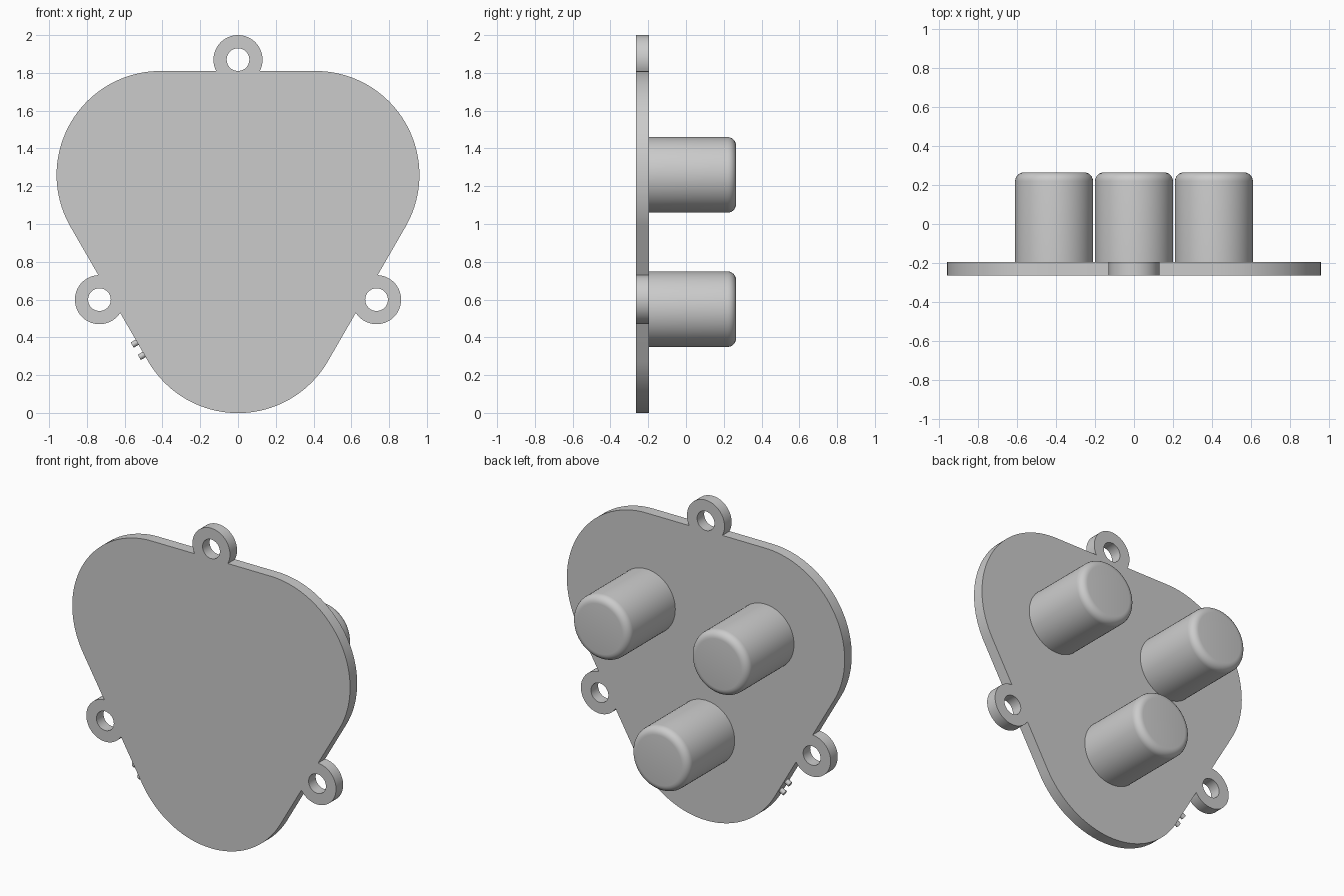
import bpy, bmesh
from math import pi, sin, cos, acos, asin, radians, sqrt
from mathutils import Vector, Matrix

cube = bpy.data.objects.get("Cube")
if cube:
    bpy.data.objects.remove(cube, do_unlink=True)

# Main dimensions
CENTRE_Z = 1.023
FRONT, PLATE_BACK, PEG_BACK = -0.265, -0.195, 0.265
CORNER_R, CORNER_DIST = 0.55, 0.474
LUG_R, HOLE_R, LUG_DIST = 0.13, 0.06, 0.847
PEG_R = 0.2

grey = bpy.data.materials.new("plain_grey")
grey.use_nodes = True
grey.diffuse_color = (0.6, 0.6, 0.6, 1)
grey.node_tree.nodes["Principled BSDF"].inputs["Base Color"].default_value = (0.6, 0.6, 0.6, 1)


def polar(dist, angle):
    return Vector((dist * cos(angle), dist * sin(angle)))


def arc(centre, radius, start, end, steps):
    return [centre + polar(radius, start + (end - start) * i / steps) for i in range(steps + 1)]


def finish(obj):
    obj.data.materials.clear()
    obj.data.materials.append(grey)
    bpy.ops.object.select_all(action='DESELECT')
    obj.select_set(True)
    bpy.context.view_layer.objects.active = obj
    bpy.ops.object.shade_smooth_by_angle(angle=radians(35))


def cylinder(name, radius, depth, segments, matrix, bevel=0):
    bm = bmesh.new()
    bmesh.ops.create_cone(bm, cap_ends=True, segments=segments,
                          radius1=radius, radius2=radius, depth=depth)
    bmesh.ops.translate(bm, vec=(0, 0, depth / 2), verts=bm.verts)
    if bevel:
        rim = [e for e in bm.edges if all(v.co.z > depth * 0.9 for v in e.verts)]
        bmesh.ops.bevel(bm, geom=rim, offset=bevel, segments=6, profile=0.5, affect='EDGES')
    bm.transform(matrix)
    mesh = bpy.data.meshes.new(name)
    bm.to_mesh(mesh)
    bm.free()
    obj = bpy.data.objects.new(name, mesh)
    bpy.context.collection.objects.link(obj)
    finish(obj)
    return obj


# Plate outline: three rounded corners with a lug on each side between them
edge_dist = CORNER_R + CORNER_DIST / 2
dip = asin((LUG_DIST - edge_dist) / LUG_R)
outline, holes = [], []
for k in range(3):
    side = pi / 2 + k * 2 * pi / 3
    corner = side + pi / 3
    lug = polar(LUG_DIST, side)
    outline += arc(lug, LUG_R, side - pi / 2 - dip, side + pi / 2 + dip, 40)
    outline += arc(polar(CORNER_DIST, corner), CORNER_R, corner - pi / 3, corner + pi / 3, 40)
    holes.append(arc(lug, HOLE_R, 0, 2 * pi, 40)[:-1])

curve = bpy.data.curves.new("back_plate", 'CURVE')
curve.dimensions = '2D'
curve.fill_mode = 'BOTH'
curve.extrude = (PLATE_BACK - FRONT) / 2
for loop in [outline] + holes:
    spline = curve.splines.new('POLY')
    spline.points.add(len(loop) - 1)
    for point, co in zip(spline.points, loop):
        point.co = (co.x, co.y, 0, 1)
    spline.use_cyclic_u = True
plate = bpy.data.objects.new("back_plate", curve)
bpy.context.collection.objects.link(plate)
bpy.ops.object.select_all(action='DESELECT')
plate.select_set(True)
bpy.context.view_layer.objects.active = plate
bpy.ops.object.convert(target='MESH')
plate = bpy.context.view_layer.objects.active
plate.data.transform(Matrix.Translation((0, (FRONT + PLATE_BACK) / 2, CENTRE_Z))
                     @ Matrix.Rotation(pi / 2, 4, 'X'))
bm = bmesh.new()
bm.from_mesh(plate.data)
bmesh.ops.remove_doubles(bm, verts=bm.verts, dist=0.0001)
bmesh.ops.recalc_face_normals(bm, faces=bm.faces)
bm.to_mesh(plate.data)
bm.free()
finish(plate)

# Three round pegs with softened ends
for name, angle in (("upper_left_peg", pi / 6), ("upper_right_peg", 5 * pi / 6),
                    ("lower_peg", -pi / 2)):
    p = polar(CORNER_DIST, angle)
    place = Matrix.Translation((p.x, PLATE_BACK - 0.01, CENTRE_Z + p.y))
    cylinder(name, PEG_R, PEG_BACK - PLATE_BACK + 0.01, 64,
             place @ Matrix.Rotation(-pi / 2, 4, 'X'), bevel=0.045)

# Two tiny pins on the lower right edge
out = Vector((-cos(pi / 6), 0, -sin(pi / 6)))
along = Vector((sin(pi / 6), 0, -cos(pi / 6)))
for name, offset in (("upper_pin", 0.295), ("lower_pin", 0.37)):
    base = out * (edge_dist - 0.02) + along * offset
    base += Vector((0, (FRONT + PLATE_BACK) / 2, CENTRE_Z))
    cylinder(name, 0.016, 0.05, 16,
             Matrix.Translation(base) @ out.to_track_quat('Z', 'Y').to_matrix().to_4x4())
